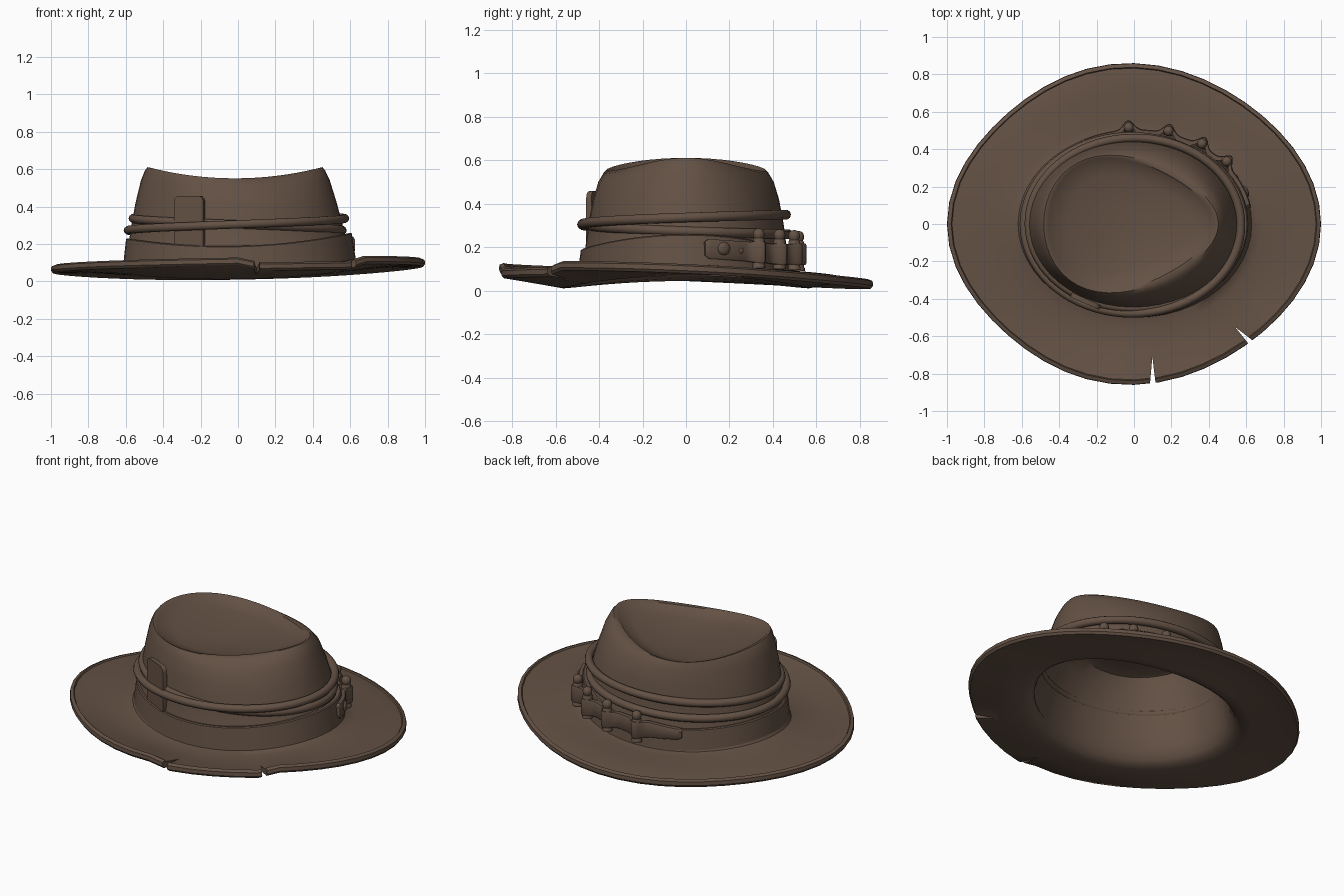
import bpy, bmesh, math
from mathutils import Vector, Matrix

if "Cube" in bpy.data.objects:
    bpy.data.objects.remove(bpy.data.objects["Cube"])

N = 48
leather = bpy.data.materials.new("worn brown leather")
leather.diffuse_color = (0.125, 0.082, 0.058, 1)
leather.use_nodes = True
leather.node_tree.nodes["Principled BSDF"].inputs["Base Color"].default_value = leather.diffuse_color


def skin(name, rings, caps=True, loop=False):
    """Bridge a list of equal rings of points into one mesh object."""
    bm = bmesh.new()
    vs = [[bm.verts.new(p) for p in r] for r in rings]
    n = len(vs[0])
    for i in range(len(vs) if loop else len(vs) - 1):
        a, b = vs[i], vs[(i + 1) % len(vs)]
        for j in range(n):
            k = (j + 1) % n
            bm.faces.new((a[j], a[k], b[k], b[j]))
    if caps and not loop:
        bm.faces.new(vs[-1])
        bm.faces.new(vs[0][::-1])
    bmesh.ops.recalc_face_normals(bm, faces=bm.faces)
    me = bpy.data.meshes.new(name)
    bm.to_mesh(me)
    bm.free()
    ob = bpy.data.objects.new(name, me)
    bpy.context.collection.objects.link(ob)
    me.materials.append(leather)
    return ob


def smooth(ob, deg=35):
    bpy.ops.object.select_all(action='DESELECT')
    ob.select_set(True)
    bpy.context.view_layer.objects.active = ob
    bpy.ops.object.shade_smooth_by_angle(angle=math.radians(deg))


def ring(cx, a, b, k, z0, zc=0, zx=0, zy=0):
    """Oval ring pinched towards +x by k; height varies with direction."""
    pts = []
    for j in range(N):
        t = 2 * math.pi * j / N
        c, s = math.cos(t), math.sin(t)
        z = z0 + zc * c * c + zx * c + zy * s
        if a > 0.7 and 276 < math.degrees(t) < 309:   # torn flap sags
            z -= 0.03 * (a - 0.65) / 0.35
        # brim edge is a little trimmed on the diagonals, more on the left
        f = 1 - (.036 - .012 * c) * math.sin(2 * t) ** 2 * (a > 0.9)
        pts.append(Vector((cx + a * c * f, b * s * (1 - k * c) * f, z)))
    return pts


# hat body: underside from the inner crown out to the brim edge, then back over the top
inside = [
    ring(-.02, .1, .08, .3, .49), ring(-.02, .33, .24, .33, .499, .04),
    ring(-.015, .425, .32, .3, .515, .05), ring(-.018, .468, .358, .2, .505, .05),
    ring(-.012, .505, .4, .08, .44, .03),
    ring(0, .548, .433, 0, .3), ring(.005, .57, .447, 0, .17, .03), ring(.005, .588, .46, 0, .09, .045),
    ring(.005, .612, .486, 0, .04, .05, .01), ring(.005, .645, .52, 0, .016, .052, .012),
    ring(.005, .7, .57, 0, .012, .045, .012), ring(0, .82, .69, .01, .04, .022, .015, -.004),
    ring(0, .99, .85, .03, .047, .015, .0175, -.0375),
]
outside = [
    ring(0, 1.0, .86, .03, .06, .015, .0175, -.0375),
    ring(0, .998, .858, .03, .082, .015, .0175, -.0375),
    ring(0, .978, .838, .03, .09, .015, .0175, -.0375),
    ring(0, .973, .833, .03, .081, .015, .0175, -.036),
    ring(0, .82, .69, .01, .074, .022, .015, -.004),
    ring(.005, .68, .55, 0, .05, .05, .012), ring(.005, .625, .5, 0, .06, .05, .01),
    ring(.005, .6, .475, 0, .1, .04), ring(-.005, .565, .45, 0, .3),
    ring(-.01, .538, .428, .03, .42), ring(-.014, .505, .402, .09, .5, .04),
    ring(-.016, .482, .375, .18, .538, .055), ring(-.016, .467, .357, .26, .551, .06),
    ring(-.015, .45, .342, .33, .549, .058), ring(-.015, .44, .333, .33, .54, .056),
    ring(-.02, .34, .25, .33, .518, .042), ring(-.02, .1, .08, .3, .505),
]
hat = skin("hat_body", inside + outside)

# two torn notches in the front brim
for tri in ([(.098, -.71), (.08, -.92), (.124, -.92)], [(.54, -.55), (.66, -.70), (.693, -.668)]):
    cut = skin("notch_cutter", [[(x, y, z) for x, y in tri] for z in (-.3, .4)])
    cut.hide_render = True
    mod = hat.modifiers.new("notch", 'BOOLEAN')
    mod.object, mod.operation, mod.solver = cut, 'DIFFERENCE', 'EXACT'
    bpy.context.view_layer.objects.active = hat
    bpy.ops.object.modifier_apply(modifier=mod.name)
    bpy.data.objects.remove(cut)
smooth(hat, 40)

# wide hat band, closed shell
smooth(skin("hat_band", [
    ring(.01, .622, .5, 0, .06, .045), ring(.005, .604, .484, 0, .185, .055, .015),
    ring(.005, .598, .478, 0, .19, .055, .015), ring(.005, .575, .455, 0, .185, .055, .015),
    ring(.005, .597, .472, 0, .07, .045)], loop=True))

# cord: one closed line wound twice, crossing at the front
path = []
for i in range(144):
    p = 4 * math.pi * i / 144
    t = p - math.pi / 2
    off = .014 * math.cos(p / 2)
    up = .045 * math.sin(p / 2)
    path.append(Vector(((.57 + off - up * .1) * math.cos(t) - .005,
                        (.464 + off - up * .1) * math.sin(t), .305 + up)))
rings = []
for i, p in enumerate(path):
    d = (path[(i + 1) % len(path)] - path[i - 1]).normalized()
    side = d.cross(Vector((0, 0, 1))).normalized()
    top = side.cross(d)
    rings.append([p + .023 * (math.cos(q) * side + math.sin(q) * top)
                  for q in (2 * math.pi * k / 10 for k in range(10))])
smooth(skin("crossed_cord", rings, loop=True), 60)


def on_band(deg, d, z):
    """Point at a distance d outside the band, and the outward direction."""
    t = math.radians(deg)
    n = Vector((math.cos(t) / .61, math.sin(t) / .49, 0)).normalized()
    return Vector((.01 + .61 * math.cos(t), .49 * math.sin(t), z)) + n * d, n


# cartridge strap, bulging around each cartridge
shots = [40, 56, 74, 93.5]
START, END = 10, 118
rings = []
for i in range(109):
    deg = START + (END - START) * i / 108
    bump = max(math.exp(-((deg - s) / 3.4) ** 2) for s in shots)
    end = min(deg - START, END - deg)
    h = .05 * min(1, .7 + .15 * end) - .005 * (1 - bump)
    if deg > 100:
        h *= 1 - .35 * (deg - 100) / 18
    d = .005 + .05 * bump
    zc = .194 - .026 * min(1, (deg - START) / 45)
    rings.append([on_band(deg, d + e, zc + f * h)[0]
                  for e, f in ((-.02, -1), (.006, -1), (.011, -.8), (.011, .8), (.006, 1), (-.02, 1))])
smooth(skin("cartridge_strap", rings), 40)

# cartridges with rounded tips
profile = [(.012, -.078), (.03, -.076), (.03, -.064), (.027, -.06), (.027, .055), (.022, .062),
           (.026, .072), (.027, .084), (.022, .098), (.012, .105), (.003, .107)]
for i, s in enumerate(shots):
    c, n = on_band(s, .027, .18 - .004 * i)
    smooth(skin(f"cartridge_{i + 1}", [
        [c + Vector((r * math.cos(q), r * math.sin(q), z)) for q in
         (2 * math.pi * k / 16 for k in range(16))] for r, z in profile]), 45)

# strap rivets: low domes facing outward
for name, deg, r, z in (("strap_button", 20, .03, .194), ("strap_rivet", 30, .013, .184)):
    c, n = on_band(deg, .013, z)
    t, u = n.cross(Vector((0, 0, 1))), Vector((0, 0, 1))
    smooth(skin(name, [
        [c + n * (r * h) + r * w * (math.cos(q) * t + math.sin(q) * u) for q in
         (2 * math.pi * k / 16 for k in range(16))]
        for h, w in ((-.2, 1), (.2, 1), (.4, .8), (.52, .45), (.56, .1))]), 45)

# rounded card tucked behind the cord
outline = []
for cx, cz, a0 in ((.055, .428, 0), (-.055, .428, 90), (-.055, .2, 180), (.055, .2, 270)):
    for k in range(4):
        q = math.radians(a0 + 30 * k)
        outline.append((cx + .03 * math.cos(q), cz + .03 * math.sin(q)))
turn = Matrix.Rotation(math.radians(-24), 3, 'Z')
smooth(skin("tucked_card", [
    [turn @ Vector((x, y, 0)) + Vector((-.26, -.415, z)) for x, z in outline]
    for y in (.016, -.01)]))
